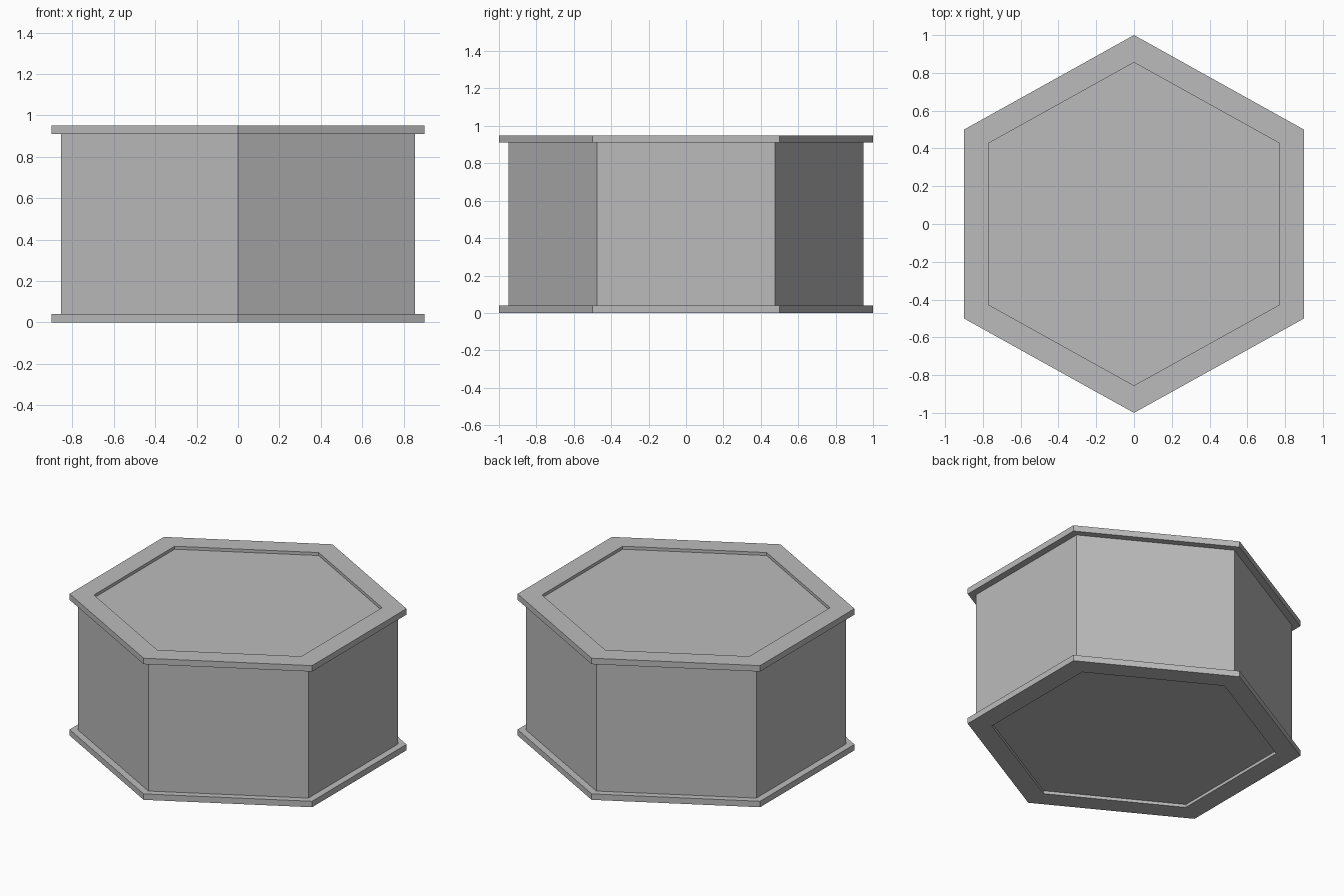
import bpy
import bmesh
from math import cos, sin, pi

cube = bpy.data.objects.get("Cube")
if cube:
    bpy.data.objects.remove(cube, do_unlink=True)

HEIGHT = 0.95
RIM = 0.04
RECESS = 0.02
WIDEN = 0.9 / cos(pi / 6)   # hexagon slightly stretched across x

grey = bpy.data.materials.new("plain grey")
grey.use_nodes = True
colour = (0.5, 0.5, 0.5, 1)
grey.diffuse_color = colour
grey.node_tree.nodes["Principled BSDF"].inputs["Base Color"].default_value = colour


def hexagon(bm, radius, z):
    """Ring of six vertices with corners pointing front and back."""
    angles = [pi / 6 + i * pi / 3 for i in range(6)]
    return [bm.verts.new((radius * WIDEN * cos(a), radius * sin(a), z)) for a in angles]


def lofted(name, profile, closed):
    """Sweep a (radius, z) profile round the hexagon; cap the ends if it is open."""
    bm = bmesh.new()
    rings = [hexagon(bm, r, z) for r, z in profile]
    pairs = list(zip(rings, rings[1:]))
    if closed:
        pairs.append((rings[-1], rings[0]))
    else:
        bm.faces.new(rings[0])
        bm.faces.new(rings[-1])
    for low, high in pairs:
        for i in range(6):
            j = (i + 1) % 6
            bm.faces.new((low[i], low[j], high[j], high[i]))
    bmesh.ops.recalc_face_normals(bm, faces=bm.faces)
    mesh = bpy.data.meshes.new(name)
    bm.to_mesh(mesh)
    bm.free()
    mesh.materials.append(grey)
    obj = bpy.data.objects.new(name, mesh)
    bpy.context.collection.objects.link(obj)
    return obj


# Six-sided drum with flat ends sunk inside the rims
lofted("drum_body", [(0.95, RIM), (0.95, HEIGHT - RIM)], False)

# Sunken end panels
lofted("bottom_panel", [(0.86, RECESS), (0.86, RIM)], False)
lofted("top_panel", [(0.86, HEIGHT - RIM), (0.86, HEIGHT - RECESS)], False)

# Overhanging hexagonal rims
for name, z in (("bottom_rim", 0), ("top_rim", HEIGHT - RIM)):
    lofted(name, [(0.855, z), (1, z), (1, z + RIM), (0.855, z + RIM)], True)
